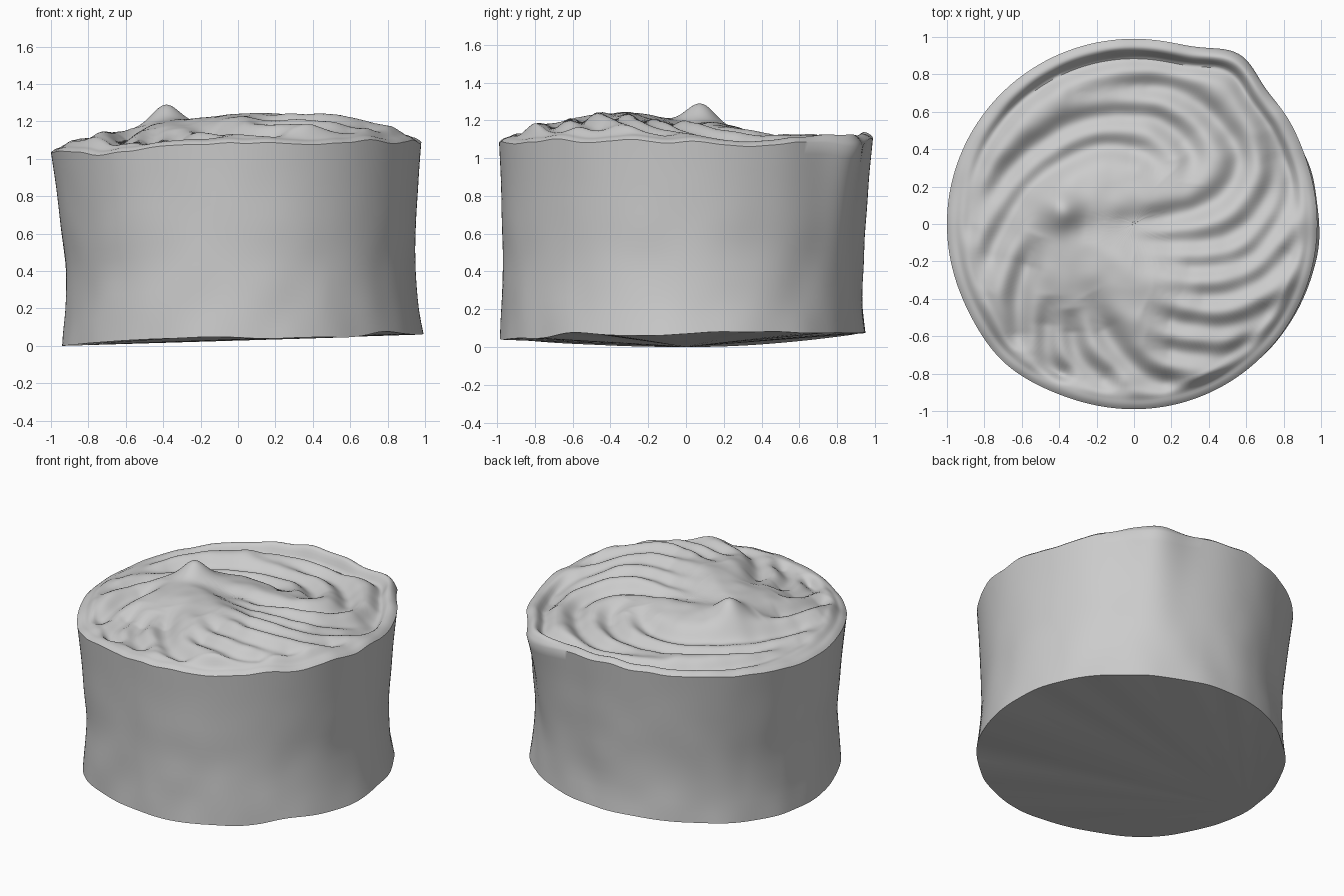
import bpy, bmesh, math
from mathutils import Vector, noise, kdtree

cube = bpy.data.objects.get("Cube")
if cube:
    bpy.data.objects.remove(cube)

SEGMENTS, TOP_RINGS, WALL_RINGS = 240, 80, 16

cream = bpy.data.materials.new("cream grey")
cream.use_nodes = True
colour = (0.6, 0.6, 0.6, 1)
cream.diffuse_color = colour
cream.node_tree.nodes["Principled BSDF"].inputs["Base Color"].default_value = colour


def bump(value, width):
    return math.exp(-(value / width) ** 2)


def angle_gap(a, degrees):
    return (a - math.radians(degrees) + math.pi) % math.tau - math.pi


def along(values, t):
    """Smooth curve through evenly spaced values (numbers or vectors)."""
    t = min(max(t, 0), 1) * (len(values) - 1)
    i = min(int(t), len(values) - 2)
    f = t - i
    b, c = values[i], values[i + 1]
    a = values[i - 1] if i else b * 2 - c
    d = values[i + 2] if i + 2 < len(values) else c * 2 - b
    return b + (c - a) * (f / 2) + (a * 2 - b * 5 + c * 4 - d) * (f * f / 2) \
        + (b * 3 - a - c * 3 + d) * (f ** 3 / 2)


# Wall profiles, bottom to top, for the four sides of the cake
LEFT = [.99, .96, .945, .955, .965, .98]
BACK = [.95, .935, .94, .955, .97, .99]
RIGHT = [.94, .92, .92, .945, .97, 1.0]
FRONT = [.985, .975, .97, .975, .98, .99]


def around(a, left, back, right, front):
    """Blend four side values by direction."""
    c, s = math.cos(a), math.sin(a)
    return (left if c > 0 else right) * c * c + (back if s > 0 else front) * s * s


def ripple(a, t, scale):
    return noise.noise(Vector((math.cos(a), math.sin(a), t)) * scale)


def wall_radius(a, t):
    r = around(a, *(along(p, t) for p in (LEFT, BACK, RIGHT, FRONT)))
    # Bulging corner at the back, and a slight one at the front
    r += (.08 * bump(angle_gap(a, 58), .17) + .015 * bump(angle_gap(a, 37), .2)) * t ** 2
    r += .02 * bump(angle_gap(a, 227), .25)
    return r + .012 * ripple(a, t, 4) * (1 - t)


def rim_height(a):
    z = around(a, 1.115, 1.13, 1.06, 1.11) + .02 * ripple(a, 1, 5)
    return z - .04 * bump(angle_gap(a, 22), .2) - .03 * bump(angle_gap(a, 227), .4)


def rim_drop(a):
    """How far the outer edge falls below the lip."""
    return .025 + .04 * bump(angle_gap(a, 58), .2)


def base_height(a):
    return around(a, .07, .075, 0, .045) + .03 * ripple(a, 2, 3) * math.cos(a / 2) ** 2


# Swirl grooves: plan paths in hundredths, from the centre outwards
GROOVES = [
    [17, 25, 4, 39, -25, 40, -55, 20, -74, -10, -80, -36],
    [28, 22, 30, 40, 8, 57, -30, 54, -62, 33, -86, 0],
    [-32, 2, 10, 2, 46, 15, 54, 42, 20, 72, -30, 70],
    [-25, -4, 20, -10, 55, -4, 76, 24, 70, 50],
    [0, -16, 30, -23, 62, -17, 80, 10, 80, 38],
    [10, -36, 45, -38, 70, -28, 90, -6],
    [5, -45, 25, -53, 55, -54, 82, -40],
    [5, -62, 25, -68, 50, -69, 68, -58],
    [-25, -38, -12, -62, 5, -80, 28, -87],
    [-34, -45, -30, -70, -8, -87],
    [-46, -38, -46, -68, -34, -85],
    [-52, -6, -62, -38, -60, -68],
]
trees = []
for flat in GROOVES:
    path = [Vector((x, y, 0)) / 100 for x, y in zip(flat[::2], flat[1::2])]
    tree = kdtree.KDTree(241)
    for i in range(241):
        tree.insert(along(path, i / 240), i)
    tree.balance()
    trees.append(tree)


def frosting_height(x, y, a, s):
    # Broad mound, higher towards the front, and the pulled-up tip
    z = 1.13 + .155 * bump(math.hypot(x - .38, y + .38), .55)
    z += .06 * bump(math.hypot(x + .3, y + .05), .35)
    tip = math.hypot(x + .39, y - .08)
    z += .1 * bump(tip, .1)
    z += .03 * bump(math.hypot(x + .75, y + .35), .25)
    # Grooves fade in and out along their length
    keep = 1
    for tree in trees:
        _, i, d = tree.find(Vector((x, y, 0)))
        fade = min(1, .15 + i / 70, .3 + (240 - i) / 50)
        keep *= 1 - fade * bump(d, .075)
    z -= .08 * (1 - keep) * (1 - bump(tip, .12))
    # Gutter inside the lip, deepest at the back
    depth = .02 + .06 * max(0, math.sin(a)) + .02 * max(0, -math.cos(a))
    z -= depth * bump(s - .9, .06)
    z += .006 * noise.noise(Vector((x, y, 0)) * 9)
    # Run into the rounded lip
    blend = min(1, max(0, (s - .89) / .07))
    blend = blend * blend * (3 - 2 * blend)
    lip = rim_height(a) - rim_drop(a) * max(0, (s - .95) / .05) ** 2
    return z * (1 - blend) + lip * blend


bm = bmesh.new()
angles = [math.tau * i / SEGMENTS for i in range(SEGMENTS)]

# Wall rings from the base up, then frosting rings from the lip inwards
rings = []
for j in range(WALL_RINGS):
    t = j / WALL_RINGS
    ring = []
    for a in angles:
        low, high = base_height(a), rim_height(a) - rim_drop(a)
        r = wall_radius(a, t)
        ring.append(bm.verts.new((r * math.cos(a), r * math.sin(a), low + (high - low) * t)))
    rings.append(ring)
for j in range(TOP_RINGS):
    s = (1 - j / TOP_RINGS) ** .85
    ring = []
    for a in angles:
        r = wall_radius(a, 1) * s
        x, y = r * math.cos(a), r * math.sin(a)
        ring.append(bm.verts.new((x, y, frosting_height(x, y, a, s))))
    rings.append(ring)

for lower, upper in zip(rings, rings[1:]):
    for i in range(SEGMENTS):
        k = (i + 1) % SEGMENTS
        bm.faces.new((lower[i], lower[k], upper[k], upper[i]))

middle = bm.verts.new((0, 0, frosting_height(0, 0, 0, 0)))
for i in range(SEGMENTS):
    bm.faces.new((rings[-1][i], rings[-1][(i + 1) % SEGMENTS], middle))

# Underside fans out from its lowest edge point
half = SEGMENTS // 2
edge = rings[0][half:] + rings[0][:half]
for a, b in zip(edge[1:], edge[2:]):
    bm.faces.new((edge[0], b, a))

bmesh.ops.recalc_face_normals(bm, faces=bm.faces)
mesh = bpy.data.meshes.new("frosted_cake")
bm.to_mesh(mesh)
bm.free()
mesh.materials.append(cream)
cake = bpy.data.objects.new("frosted_cake", mesh)
bpy.context.collection.objects.link(cake)
bpy.context.view_layer.objects.active = cake
cake.select_set(True)
bpy.ops.object.shade_smooth_by_angle(angle=math.radians(50))
